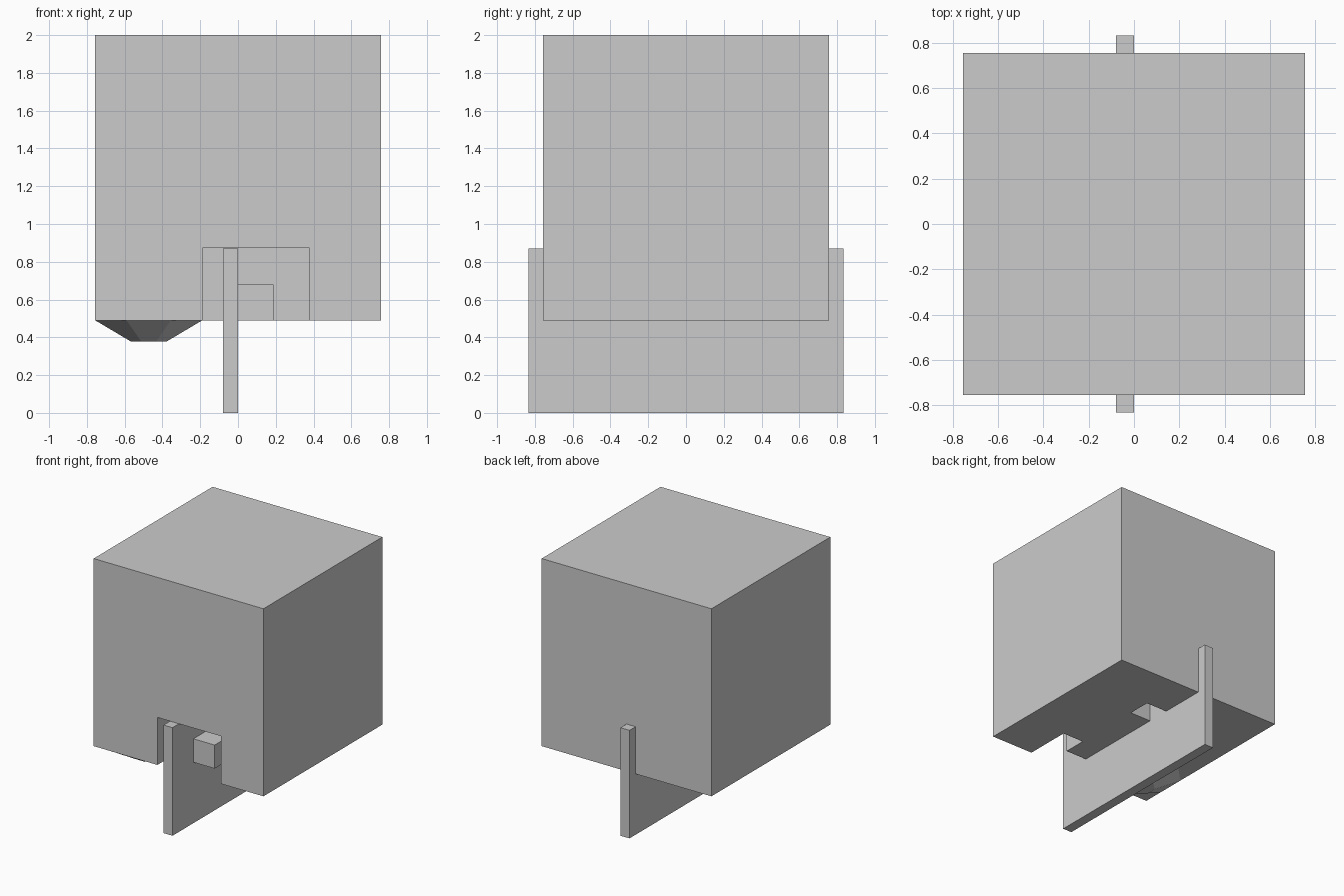
import bpy
import math

default = bpy.data.objects.get("Cube")
if default:
    bpy.data.objects.remove(default, do_unlink=True)

U = 0.189          # grid module: the body is eight modules wide
BASE = 0.49        # underside of the body
HALF = 4 * U

grey = bpy.data.materials.new("plain_grey")
grey.use_nodes = True
colour = (0.6, 0.6, 0.6, 1)
grey.diffuse_color = colour
grey.node_tree.nodes["Principled BSDF"].inputs["Base Color"].default_value = colour


def box(name, low, high):
    """Axis-aligned box between two corners."""
    bpy.ops.mesh.primitive_cube_add(size=1)
    obj = bpy.context.object
    obj.name = name
    for v in obj.data.vertices:
        v.co = [h if c > 0 else l for c, l, h in zip(v.co, low, high)]
    obj.data.materials.append(grey)
    return obj


def cut(target, cutter):
    """Subtract a hidden helper from the target."""
    mod = target.modifiers.new(cutter.name, 'BOOLEAN')
    mod.operation = 'DIFFERENCE'
    mod.solver = 'EXACT'
    mod.object = cutter
    cutter.hide_render = True
    cutter.hide_viewport = True


# Main block with a front notch and a small pocket underneath
body = box("body", (-HALF, -HALF, BASE), (HALF, HALF, 2))
cut(body, box("notch_cutter", (-U, -HALF - 0.2, BASE - 0.2),
              (2 * U, -2 * U, BASE + 2 * U + 0.005)))
cut(body, box("pocket_cutter", (-0.04, U, BASE - 0.2), (U, 2 * U, BASE + U)))

# Small block on the back wall of the notch
box("notch_block", (-0.04, -3 * U, BASE), (U, -2 * U + 0.01, BASE + U))

# Long upright plate passing under and through the block
box("centre_plate", (-0.08, -0.833, 0), (0, 0.833, 0.87))

# Tapered eight-sided nozzle under the front right corner
flat = 1 / math.cos(math.pi / 8)
drop = 0.112
bpy.ops.mesh.primitive_cone_add(
    vertices=8, radius1=0.5 * U * flat, radius2=1.5 * U * flat, depth=drop,
    location=(-2.5 * U, -2.5 * U, BASE - drop / 2),
    rotation=(0, 0, math.pi / 8))
nozzle = bpy.context.object
nozzle.name = "nozzle"
nozzle.data.materials.append(grey)
